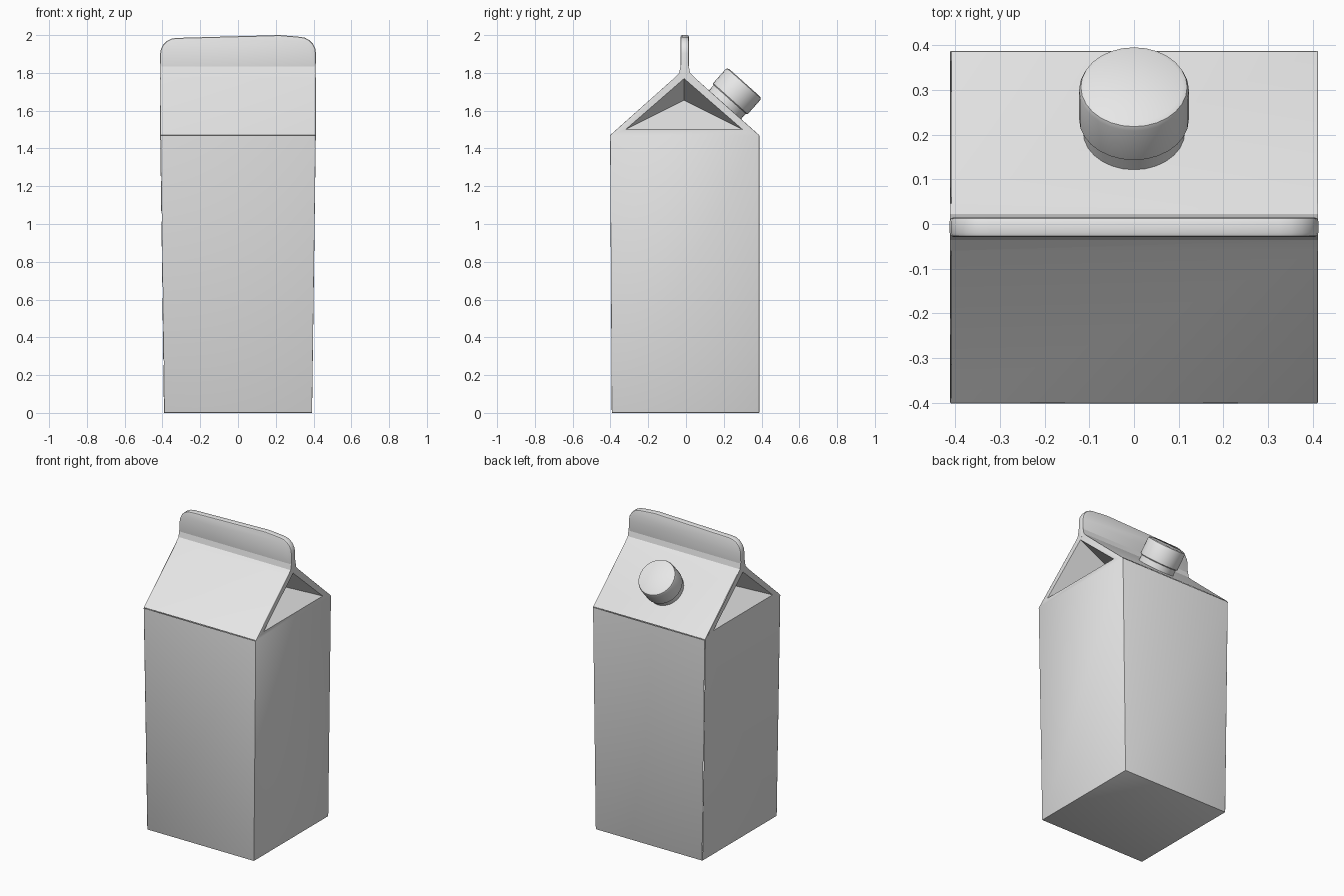
import bpy, bmesh, math
from mathutils import Vector, Matrix

if "Cube" in bpy.data.objects:
    bpy.data.objects.remove(bpy.data.objects["Cube"])

card = bpy.data.materials.new("pale_grey_card")
card.use_nodes = True
card.diffuse_color = (0.8, 0.8, 0.8, 1)
card.node_tree.nodes["Principled BSDF"].inputs["Base Color"].default_value = (0.8, 0.8, 0.8, 1)


def finish(name, bm):
    """Turn a bmesh into a smooth-shaded object."""
    bmesh.ops.recalc_face_normals(bm, faces=bm.faces)
    mesh = bpy.data.meshes.new(name)
    bm.to_mesh(mesh)
    bm.free()
    mesh.materials.append(card)
    obj = bpy.data.objects.new(name, mesh)
    bpy.context.collection.objects.link(obj)
    bpy.ops.object.select_all(action="DESELECT")
    obj.select_set(True)
    bpy.context.view_layer.objects.active = obj
    bpy.ops.object.shade_smooth_by_angle(angle=math.radians(32))
    return obj


# Carton: side outline swept across, with a folded pocket in each gable
outline = [(-0.393, 0), (-0.402, 1.47), (-0.06, 1.775), (-0.036, 1.80), (-0.026, 1.85),
           (0.012, 1.85), (0.022, 1.80), (0.046, 1.775), (0.388, 1.47), (0.388, 0)]
pocket = [(-0.32, 1.5), (-0.01, 1.77), (0.30, 1.5)]
fold_point = (0.19, -0.01, 1.655)

bm = bmesh.new()
rings, round_edges = [], []
for side in (-1, 1):
    ring = [bm.verts.new((side * (0.412 if z else 0.392), y, z)) for y, z in outline]
    front, apex, back = [bm.verts.new((side * 0.412, y, z)) for y, z in pocket]
    fold = bm.verts.new((side * fold_point[0], *fold_point[1:]))
    bottom_f, eave_f, eave_b, bottom_b = ring[0], ring[1], ring[8], ring[9]
    for loop in ([bottom_f, eave_f, eave_b, bottom_b],
                 [eave_f, front, back, eave_b],
                 ring[1:5] + [apex, front],
                 ring[5:9] + [back, apex],
                 [ring[4], ring[5], apex],
                 [front, back, fold], [front, apex, fold], [apex, back, fold]):
        bm.faces.new(loop)
    rings.append(ring)

left, right = rings
count = len(outline)
for i in range(count):
    j = (i + 1) % count
    bm.faces.new([left[i], left[j], right[j], right[i]])

# Soften the box corners, eaves and gable rims
for ring in rings:
    for i in (0, 1, 7, 8, 9):
        round_edges.append(bm.edges.get((ring[i], ring[(i + 1) % count])))
for i in (0, 1, 8, 9):
    round_edges.append(bm.edges.get((left[i], right[i])))
bmesh.ops.bevel(bm, geom=round_edges, offset=0.014, segments=2, profile=0.5,
                affect="EDGES", clamp_overlap=True)
finish("carton_body", bm)

# Sealed fin along the ridge, with rounded upper corners
fin = [(-0.413, 1.785), (-0.413, 1.895)]
radius = 0.088
for step in range(1, 6):
    a = math.pi - step * math.pi / 10
    fin.append((-0.325 + radius * math.cos(a), 1.897 + radius * math.sin(a)))
fin.append((0.22, 2.0))
for step in range(0, 6):
    a = math.pi / 2 - step * math.pi / 10
    fin.append((0.325 + radius * math.cos(a), 1.903 + radius * math.sin(a)))
fin.append((0.413, 1.785))

bm = bmesh.new()
face = bm.faces.new([bm.verts.new((x, -0.029, z)) for x, z in fin])
grown = bmesh.ops.extrude_face_region(bm, geom=[face], use_keep_orig=True)
bmesh.ops.translate(bm, vec=(0, 0.044, 0),
                    verts=[v for v in grown["geom"] if isinstance(v, bmesh.types.BMVert)])
rim = [e for e in bm.edges if abs(e.verts[0].co.y - e.verts[1].co.y) < 0.001]
bmesh.ops.bevel(bm, geom=rim, offset=0.009, segments=2, profile=0.5,
                affect="EDGES", clamp_overlap=True)
finish("ridge_fin", bm)


def lathe(name, profile, matrix):
    """Spin a (radius, height) profile about z, then place it."""
    bm = bmesh.new()
    verts = [bm.verts.new((r, 0, z)) for r, z in profile]
    edges = [bm.edges.new(pair) for pair in zip(verts, verts[1:])]
    bmesh.ops.spin(bm, geom=verts + edges, axis=(0, 0, 1), cent=(0, 0, 0),
                   angle=math.tau, steps=28)
    bmesh.ops.remove_doubles(bm, verts=bm.verts, dist=0.0005)
    bm.transform(matrix)
    return finish(name, bm)


# Screw cap and neck standing square to the back roof panel
normal = Vector((0, 0.666, 0.746))
place = (Matrix.Translation((0, 0.205, 1.63))
         @ normal.to_track_quat("Z", "Y").to_matrix().to_4x4())
lathe("cap_neck", [(0, -0.02), (0.114, -0.02), (0.114, 0.05), (0, 0.05)], place)
lathe("screw_cap", [(0, 0.04), (0.118, 0.04), (0.123, 0.045), (0.123, 0.143),
                    (0.119, 0.153), (0.109, 0.158), (0, 0.158)], place)
